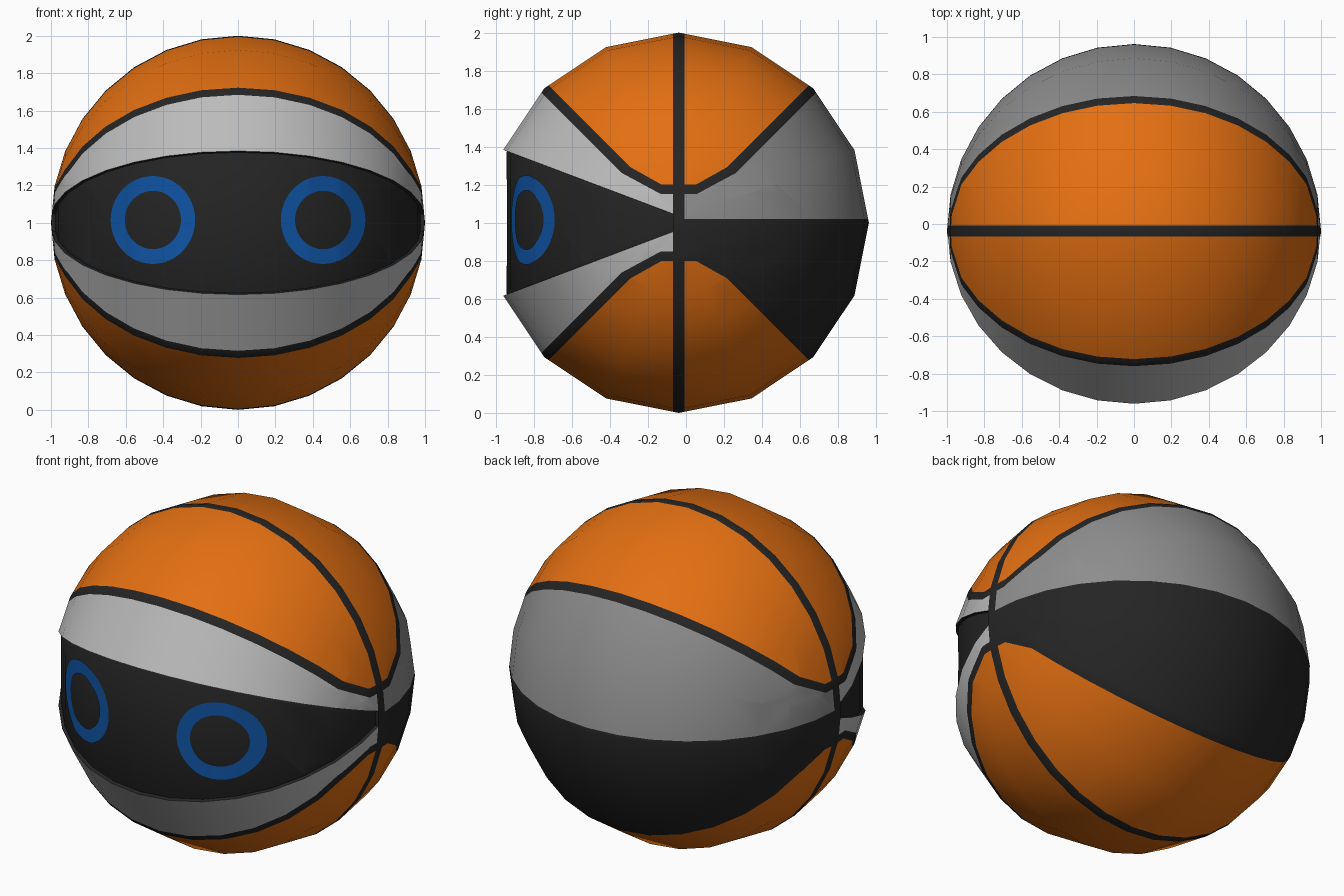
import bpy, bmesh, math
from mathutils import Vector, Matrix
from mathutils.bvhtree import BVHTree

if "Cube" in bpy.data.objects:
    bpy.data.objects.remove(bpy.data.objects["Cube"])

CENTRE = Vector((0, -0.038, 1.0))


def material(name, rgb):
    m = bpy.data.materials.new(name)
    m.diffuse_color = (*rgb, 1)
    m.use_nodes = True
    m.node_tree.nodes["Principled BSDF"].inputs["Base Color"].default_value = m.diffuse_color
    return m


ORANGE, DARK, WHITE, GREY = range(4)
shell_mats = [material("orange", (0.77, 0.16, 0.006)),
              material("dark", (0.018, 0.018, 0.018)),
              material("light_grey", (0.5, 0.5, 0.5)),
              material("mid_grey", (0.27, 0.27, 0.27))]
blue = material("blue", (0.005, 0.09, 0.38))


def add_object(name, bm, mats):
    bmesh.ops.translate(bm, verts=bm.verts, vec=CENTRE)
    me = bpy.data.meshes.new(name)
    bm.to_mesh(me)
    ob = bpy.data.objects.new(name, me)
    bpy.context.collection.objects.link(ob)
    for m in mats:
        me.materials.append(m)
    bpy.ops.object.select_all(action='DESELECT')
    ob.select_set(True)
    bpy.context.view_layer.objects.active = ob
    bpy.ops.object.shade_smooth_by_angle(angle=math.radians(35))
    return ob


# Ball shell: 16-sided sphere with its poles on the x axis, front flattened
bm = bmesh.new()
bmesh.ops.create_uvsphere(bm, u_segments=16, v_segments=16, radius=1,
                          matrix=Matrix.Rotation(math.pi / 2, 4, 'Y'))
for v in bm.verts:
    if abs(v.co.z) < 1e-4 and v.co.y < -1e-4:
        v.co.y *= math.cos(math.pi / 8)


def cut(co, no, keep):
    faces = [f for f in bm.faces if keep(f)]
    geom = set(faces)
    for f in faces:
        geom.update(f.verts)
        geom.update(f.edges)
    bmesh.ops.bisect_plane(bm, geom=list(geom), dist=1e-4, plane_co=co, plane_no=no)


def cut_line(slope, height, sides=(-1, 1), limit=9):
    """Cut along |z| = height + slope * |y| in the quadrants seen from the side."""
    for sy in sides:
        for sz in (-1, 1):
            def keep(f):
                c = f.calc_center_median()
                reach = max(math.hypot(v.co.y, v.co.z) for v in f.verts)
                return c.y * sy > -1e-5 and c.z * sz > -1e-5 and reach < limit
            cut((0, 0, sz * height), (0, -slope * sy, sz), keep)


# Seam and colour borders
for y in (-0.03, 0.03):
    cut((0, y, 0), (0, 1, 0), lambda f: True)
cut((0, 0, 0.02), (0, 0, 1), lambda f: f.calc_center_median().y > 0)
cut_line(1, 0.038)
cut_line(1, -0.038)
cut_line(0.378, 0.035, sides=(-1,))
for slope, height in ((0.56, 0.15), (0.54, 0.10), (0, 0.2), (0, 0.15)):
    cut_line(slope, height, limit=0.6)

panel = []
for f in bm.faces:
    c = f.calc_center_median()
    a, b = abs(c.y), abs(c.z)
    if a < 0.03:
        f.material_index = DARK
    elif b > max(a + 0.038, 0.15 + 0.56 * a, 0.2):
        f.material_index = ORANGE
    elif b > max(a - 0.038, 0.10 + 0.54 * a, 0.15):
        f.material_index = DARK
    elif c.y < 0 and b < 0.035 + 0.378 * a:
        f.material_index = DARK
        panel.append(f)
    elif c.y < 0:
        f.material_index = WHITE
    else:
        f.material_index = GREY if c.z > 0.02 else DARK

# Recessed face panel
ret = bmesh.ops.extrude_face_region(bm, geom=panel)
for v in [g for g in ret["geom"] if isinstance(g, bmesh.types.BMVert)]:
    v.co -= 0.02 * v.co.normalized()
    for f in v.link_faces:
        f.material_index = DARK
bmesh.ops.delete(bm, geom=[f for f in panel if f.is_valid], context='FACES')
bmesh.ops.recalc_face_normals(bm, faces=bm.faces)
tree = BVHTree.FromBMesh(bm)
add_object("ball_shell", bm, shell_mats)
bm.free()

# Eye rings: thin plates laid onto the panel
for side, name in ((-1, "eye_ring_left"), (1, "eye_ring_right")):
    bm = bmesh.new()
    n, rows = 48, []
    for r in (0.15, 0.175, 0.2, 0.226):
        row = []
        for i in range(n):
            t = 2 * math.pi * i / n
            x, z = side * 0.455 + r * math.cos(t), 0.015 + r * 1.04 * math.sin(t)
            hit = tree.ray_cast(Vector((x, -2, z)), Vector((0, 1, 0)))[0]
            row.append(bm.verts.new(hit + Vector((0, -0.005, 0))))
        rows.append(row)
    for inner, outer in zip(rows, rows[1:]):
        for i in range(n):
            j = (i + 1) % n
            bm.faces.new((inner[i], outer[i], outer[j], inner[j]))
    bm.normal_update()
    if sum(f.normal.y for f in bm.faces) > 0:
        bmesh.ops.reverse_faces(bm, faces=bm.faces)
    add_object(name, bm, [blue])
    bm.free()
